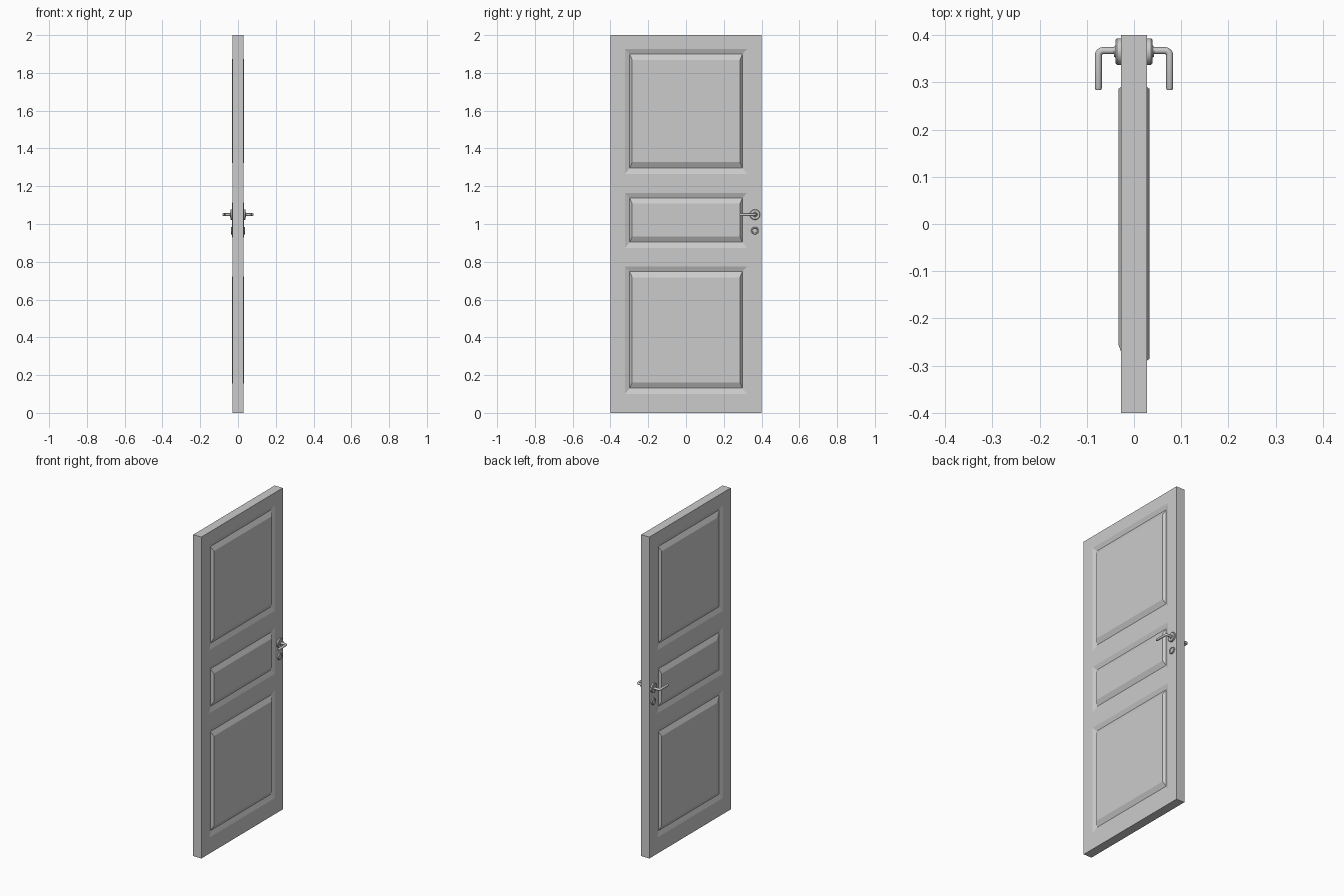
import bpy, bmesh, math
from mathutils import Matrix

if "Cube" in bpy.data.objects:
    bpy.data.objects.remove(bpy.data.objects["Cube"])

HALF = 0.028           # half thickness of the slab
HY, HZ = 0.365, 1.05   # handle centre
KEY_Z = 0.965          # keyhole centre


def mesh_object(name, bm, smooth=False):
    bmesh.ops.remove_doubles(bm, verts=bm.verts, dist=1e-5)
    bmesh.ops.recalc_face_normals(bm, faces=bm.faces)
    me = bpy.data.meshes.new(name)
    bm.to_mesh(me)
    bm.free()
    ob = bpy.data.objects.new(name, me)
    bpy.context.collection.objects.link(ob)
    if smooth:
        select(ob)
        bpy.ops.object.shade_smooth_by_angle(angle=math.radians(35))
    return ob


def select(ob):
    bpy.ops.object.select_all(action='DESELECT')
    ob.select_set(True)
    bpy.context.view_layer.objects.active = ob


def face(bm, pts):
    bm.faces.new([bm.verts.new(p) for p in pts])


def rect(x, y0, y1, z0, z1):
    return [(x, y0, z0), (x, y1, z0), (x, y1, z1), (x, y0, z1)]


# Door slab: stiles, rails and three sunk-and-raised panels on both faces
ys = [-0.4, -0.323, 0.323, 0.4]
zs = [0, 0.10, 0.775, 0.873, 1.165, 1.266, 1.926, 2]
bm = bmesh.new()
for s in (-1, 1):
    for i in range(3):
        for j in range(7):
            y0, y1, z0, z1 = ys[i], ys[i + 1], zs[j], zs[j + 1]
            if i != 1 or j % 2 == 0:
                face(bm, rect(s * HALF, y0, y1, z0, z1))
                continue
            near = -0.285 if s > 0 else -0.255
            loops = [rect(s * HALF, y0, y1, z0, z1),
                     rect(s * 0.018, -0.298, 0.298, z0 + 0.031, z1 - 0.027),
                     rect(s * 0.033, near, 0.286, z0 + 0.061, z1 - 0.057)]
            for a, b in zip(loops, loops[1:]):
                for k in range(4):
                    n = (k + 1) % 4
                    face(bm, [a[k], a[n], b[n], b[k]])
            face(bm, loops[-1])
# Slab edges
for y0, y1 in zip(ys, ys[1:]):
    for z in (0, 2):
        face(bm, [(-HALF, y0, z), (HALF, y0, z), (HALF, y1, z), (-HALF, y1, z)])
for z0, z1 in zip(zs, zs[1:]):
    for y in (-0.4, 0.4):
        face(bm, [(-HALF, y, z0), (HALF, y, z0), (HALF, y, z1), (-HALF, y, z1)])
mesh_object("door_slab", bm)


def turned(name, profile, y, z, side, segs=32):
    """Spin (distance from centre plane, radius) points around an x axis."""
    bm = bmesh.new()
    for (x0, r0), (x1, r1) in zip(profile, profile[1:]):
        for k in range(segs):
            a, b = (2 * math.pi * t / segs for t in (k, k + 1))
            p = [(side * x, y + r * math.cos(t), z + r * math.sin(t))
                 for x, r, t in ((x0, r0, a), (x0, r0, b), (x1, r1, b), (x1, r1, a))]
            if r1 == 0:
                p.pop()
            face(bm, p)
    return mesh_object(name, bm, True)


def lever(name, side):
    """Round bar leaving the door, bending once and running along -y."""
    r, bend, xl = 0.0075, 0.010, 0.0755
    pts = [(0.027, HY + 0.002)]
    for k in range(7):
        a = math.pi / 2 * (1 - k / 6)
        pts.append((xl - bend + bend * math.cos(a), HY + 0.002 - bend + bend * math.sin(a)))
    pts += [(xl, 0.288)]
    cu = bpy.data.curves.new(name, 'CURVE')
    cu.dimensions = '3D'
    cu.bevel_depth = r
    cu.bevel_resolution = 4
    cu.use_fill_caps = True
    sp = cu.splines.new('POLY')
    # small tapered end on the grip
    pts.append((xl, 0.284))
    sp.points.add(len(pts) - 1)
    for q, (x, y) in zip(sp.points, pts):
        q.co = (side * x, y, HZ, 1)
    sp.points[-1].radius = 0.75
    ob = bpy.data.objects.new(name, cu)
    bpy.context.collection.objects.link(ob)
    select(ob)
    bpy.ops.object.convert(target='MESH')
    bpy.ops.object.shade_smooth_by_angle(angle=math.radians(35))


# Handle rosettes, levers and keyhole covers on both faces
rosette = [(0.027, 0.028), (0.036, 0.028), (0.039, 0.025), (0.039, 0.013),
           (0.042, 0.011), (0.042, 0)]
key_ring = [(0.027, 0.020), (0.035, 0.020), (0.037, 0.018), (0.037, 0.014),
            (0.034, 0.012), (0.034, 0)]
for side, tag in ((1, "right"), (-1, "left")):
    turned("handle_rosette_" + tag, rosette, HY, HZ, side)
    turned("keyhole_cover_" + tag, key_ring, HY, KEY_Z, side)
    lever("handle_lever_" + tag, side)
